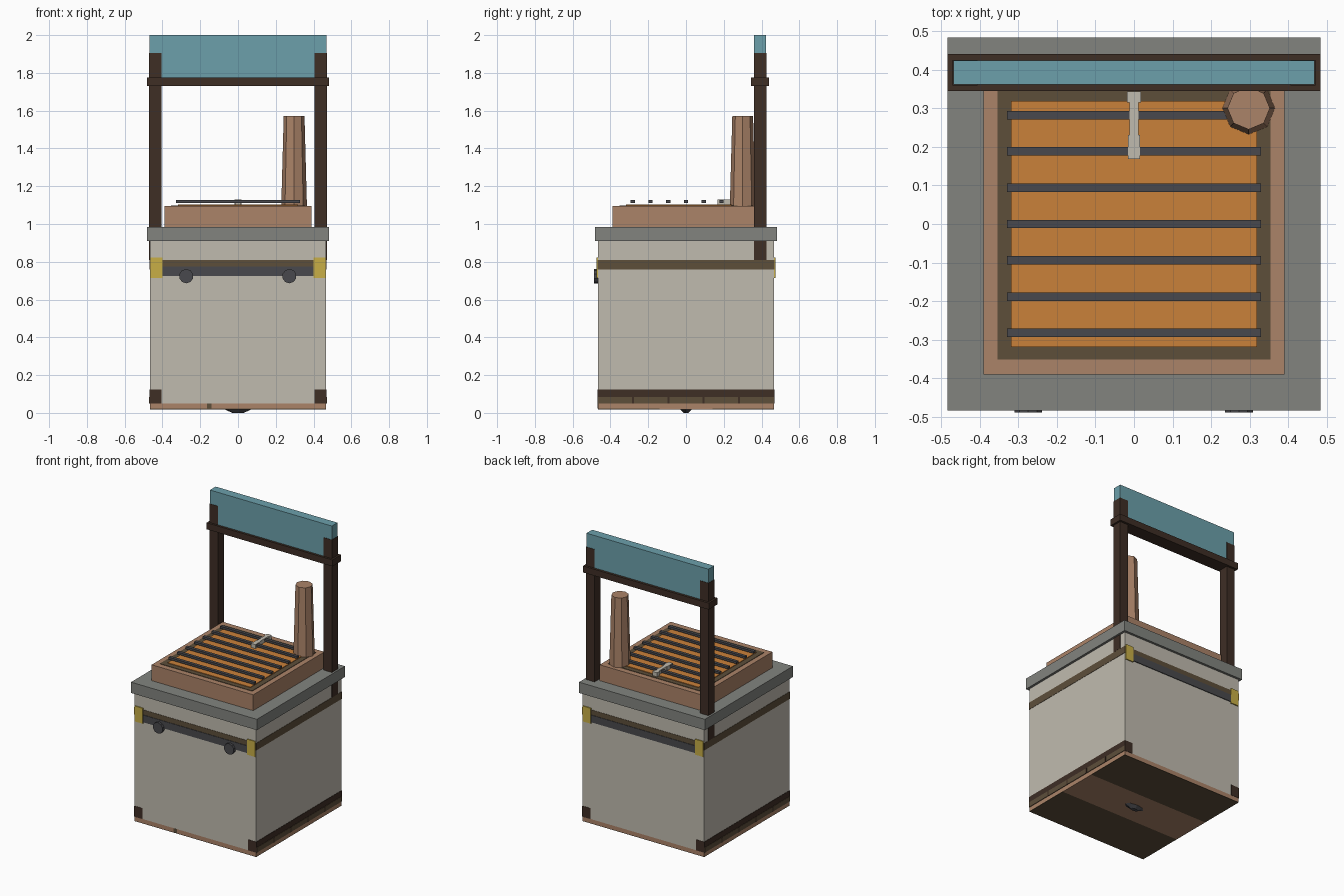
import bpy, math

cube = bpy.data.objects.get("Cube")
if cube:
    bpy.data.objects.remove(cube, do_unlink=True)


def material(name, code):
    def lin(c):
        return c / 12.92 if c <= 0.04045 else ((c + 0.055) / 1.055) ** 2.4
    rgb = [lin(int(code[i:i + 2], 16) / 255) for i in (0, 2, 4)] + [1]
    m = bpy.data.materials.new(name)
    m.use_nodes = True
    m.diffuse_color = rgb
    m.node_tree.nodes["Principled BSDF"].inputs["Base Color"].default_value = rgb
    return m


cream = material("cream plaster", "C0BBAF")
stone = material("grey stone", "82847F")
clay = material("clay brick", "AB8368")
wood = material("dark wood", "3E2E25")
olive = material("olive brown", "5D4E3A")
orange = material("ember orange", "CA813A")
iron = material("dark iron", "49494D")
teal = material("teal paint", "6CA0AB")
brass = material("yellow brass", "C8AF46")


def box(name, x, y, z, mat):
    """Box spanning the given (low, high) ranges."""
    bpy.ops.mesh.primitive_cube_add(size=1, location=[sum(r) / 2 for r in (x, y, z)])
    ob = bpy.context.object
    ob.name = name
    ob.scale = [r[1] - r[0] for r in (x, y, z)]
    ob.data.materials.append(mat)
    return ob


def cone(name, r1, r2, depth, loc, mat, sides=8, rot=(0, 0, 0)):
    bpy.ops.mesh.primitive_cone_add(vertices=sides, radius1=r1, radius2=r2,
                                    depth=depth, location=loc, rotation=rot)
    ob = bpy.context.object
    ob.name = name
    ob.data.materials.append(mat)
    return ob


def span(h):
    return (-h, h)


def side(s, a, b):
    """Range from a to b, mirrored when s is negative."""
    return tuple(sorted((s * a, s * b)))


W = 0.467

# Main body, base and worktop
box("body", span(W), span(W), (0.05, 0.92), cream)
box("base_slab", span(W), span(W), (0.022, 0.05), clay)
box("worktop", span(0.483), span(0.483), (0.91, 0.985), stone)
box("trim_band", span(W + 0.002), span(W + 0.002), (0.76, 0.81), olive)
box("base_joint", (-0.165, -0.14), (-W - 0.002, -W + 0.01), (0.022, 0.05), olive)

# Underside boards and foot
for s in (-1, 1):
    box("underside_board", span(W), side(s, 0.14, W), (0.019, 0.023), olive)
box("underside_middle_board", span(W), span(0.14), (0.019, 0.023), clay)
foot = cone("foot", 0.03, 0.075, 0.02, (0, 0, 0.01), iron)
foot.scale.y = 0.45

# Rails, brackets and base beams
for s in (-1, 1):
    box("rail", span(0.40), side(s, W - 0.01, W + 0.005), (0.725, 0.775), iron)
    box("base_beam", side(s, 0.405, W + 0.002), span(W + 0.002), (0.05, 0.125), wood)
    box("beam_lower_strip", side(s, W - 0.01, W + 0.004), span(W), (0.05, 0.085), olive)
    for y in (-0.28, -0.093, 0.093, 0.28):
        box("strip_joint", side(s, W - 0.01, W + 0.005), (y - 0.006, y + 0.006),
            (0.05, 0.085), wood)
    for t in (-1, 1):
        box("bracket", side(t, 0.40, 0.462), side(s, W - 0.01, W + 0.007),
            (0.715, 0.822), brass)

# Front knobs
for x in (-0.274, 0.272):
    cone("knob", 0.038, 0.038, 0.03, (x, -0.473, 0.724), iron, 10, (math.pi / 2, 0, 0))

# Fire box with grill bars
box("fire_box", span(0.39), span(0.39), (0.98, 1.095), clay)
box("fire_box_lining", span(0.354), span(0.351), (1.08, 1.098), olive)
box("embers", span(0.318), span(0.318), (1.08, 1.102), orange)
for i in range(-3, 4):
    y = i * 0.094
    box("grill_bar", span(0.329), (y - 0.011, y + 0.011), (1.112, 1.127), iron)

# Grill handle
box("handle_grip", span(0.016), (0.168, 0.23), (1.102, 1.13), cream)
box("handle_shaft", span(0.012), (0.23, 0.315), (1.104, 1.13), cream)
box("handle_end", span(0.018), (0.315, 0.343), (1.102, 1.13), cream)

# Chimney
cone("chimney", 0.068, 0.055, 0.48, (0.297, 0.3, 1.333), clay)

# Sign frame
for s in (-1, 1):
    box("post", side(s, 0.405, W + 0.003), (0.359, 0.425), (0.81, 1.905), wood)
box("crossbar", span(0.483), (0.345, 0.44), (1.73, 1.775), wood)
box("sign_board", span(0.468), (0.361, 0.423), (1.775, 2.0), teal)
